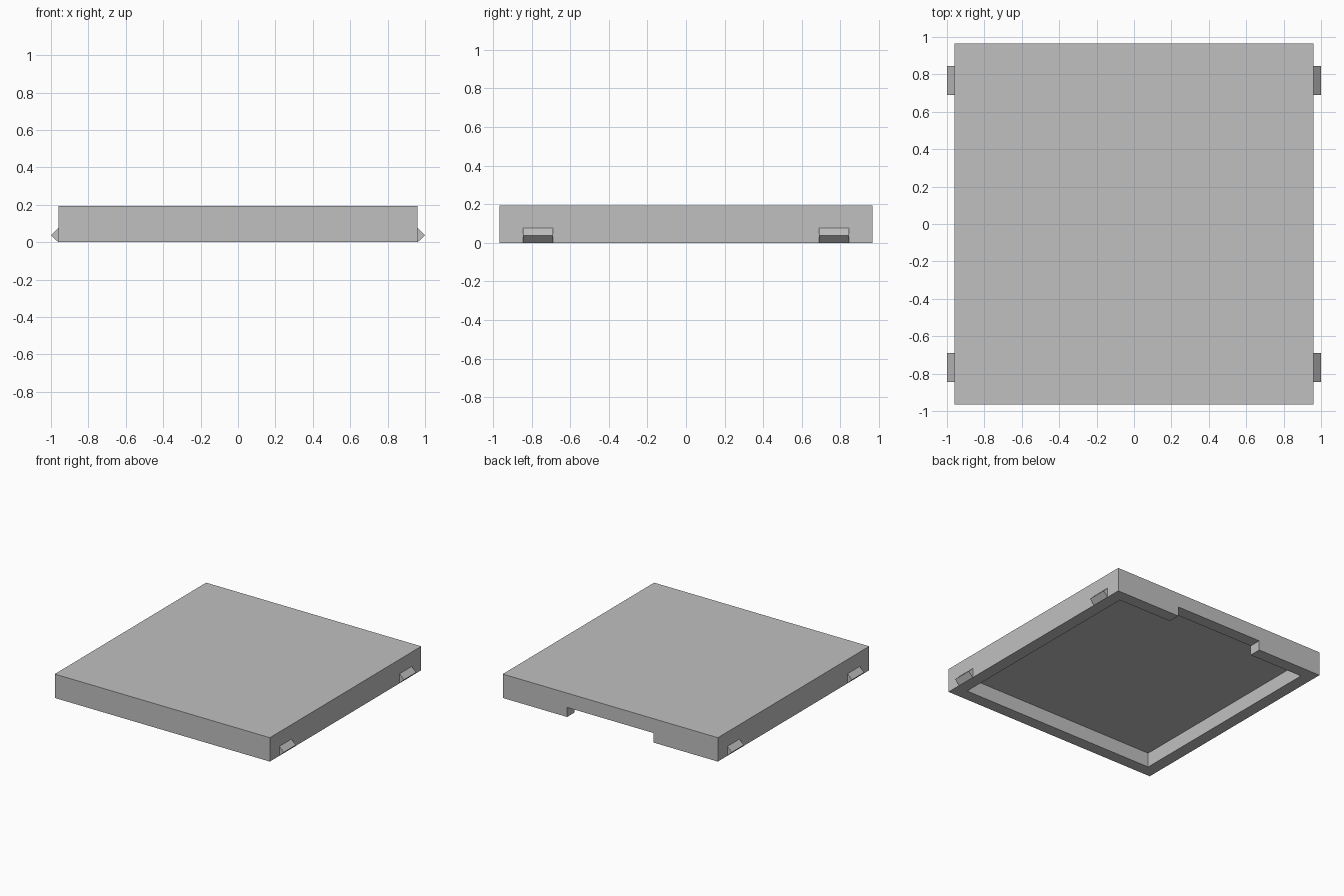
import bpy
import bmesh

default = bpy.data.objects.get("Cube")
if default:
    bpy.data.objects.remove(default, do_unlink=True)

HALF_X, HALF_Y, HEIGHT = 0.961, 0.966, 0.193
WALL = 0.097
CAVITY_DEPTH = 0.116
NOTCH_HALF, NOTCH_HEIGHT = 0.386, 0.077
CLIP_START, CLIP_END, CLIP_HEIGHT = 0.69, 0.845, 0.077

grey = bpy.data.materials.new("plain grey")
grey.use_nodes = True
colour = (0.53, 0.53, 0.53, 1)
grey.diffuse_color = colour
grey.node_tree.nodes["Principled BSDF"].inputs["Base Color"].default_value = colour


def make_object(name, bm):
    bmesh.ops.recalc_face_normals(bm, faces=bm.faces)
    mesh = bpy.data.meshes.new(name)
    bm.to_mesh(mesh)
    bm.free()
    mesh.materials.append(grey)
    obj = bpy.data.objects.new(name, mesh)
    bpy.context.collection.objects.link(obj)
    return obj


def box(name, low, high):
    bm = bmesh.new()
    bmesh.ops.create_cube(bm, size=1)
    for v in bm.verts:
        v.co = [lo if c < 0 else hi for c, lo, hi in zip(v.co, low, high)]
    return make_object(name, bm)


def cut(target, cutter):
    cutter.hide_render = True
    mod = target.modifiers.new("cut", "BOOLEAN")
    mod.operation = "DIFFERENCE"
    mod.solver = "EXACT"
    mod.object = cutter
    bpy.context.view_layer.objects.active = target
    bpy.ops.object.modifier_apply(modifier=mod.name)
    bpy.data.objects.remove(cutter, do_unlink=True)


def clip(name, side, y0, y1):
    # Triangular ridge with its flat back on the side wall
    bm = bmesh.new()
    profile = [(HALF_X, 0), (1, CLIP_HEIGHT / 2), (HALF_X, CLIP_HEIGHT)]
    face = bm.faces.new([bm.verts.new((side * x, y0, z)) for x, z in profile])
    extruded = bmesh.ops.extrude_face_region(bm, geom=[face])["geom"]
    verts = [g for g in extruded if isinstance(g, bmesh.types.BMVert)]
    bmesh.ops.translate(bm, verts=verts, vec=(0, y1 - y0, 0))
    # Close the starting end if the extrusion consumed it
    bmesh.ops.holes_fill(bm, edges=bm.edges)
    return make_object(name, bm)


# Lid shell, open underneath
lid = box("lid", (-HALF_X, -HALF_Y, 0), (HALF_X, HALF_Y, HEIGHT))
cut(lid, box("cavity_cutter",
             (WALL - HALF_X, WALL - HALF_Y, -0.1),
             (HALF_X - WALL, HALF_Y - WALL, CAVITY_DEPTH)))

# Opening through the back wall
cut(lid, box("notch_cutter",
             (-NOTCH_HALF, HALF_Y - 2 * WALL, -0.1),
             (NOTCH_HALF, HALF_Y + WALL, NOTCH_HEIGHT)))

# Snap clips on both side walls
for side, side_name in ((1, "left"), (-1, "right")):
    clip(f"front_{side_name}_clip", side, -CLIP_END, -CLIP_START)
    clip(f"back_{side_name}_clip", side, CLIP_START, CLIP_END)
